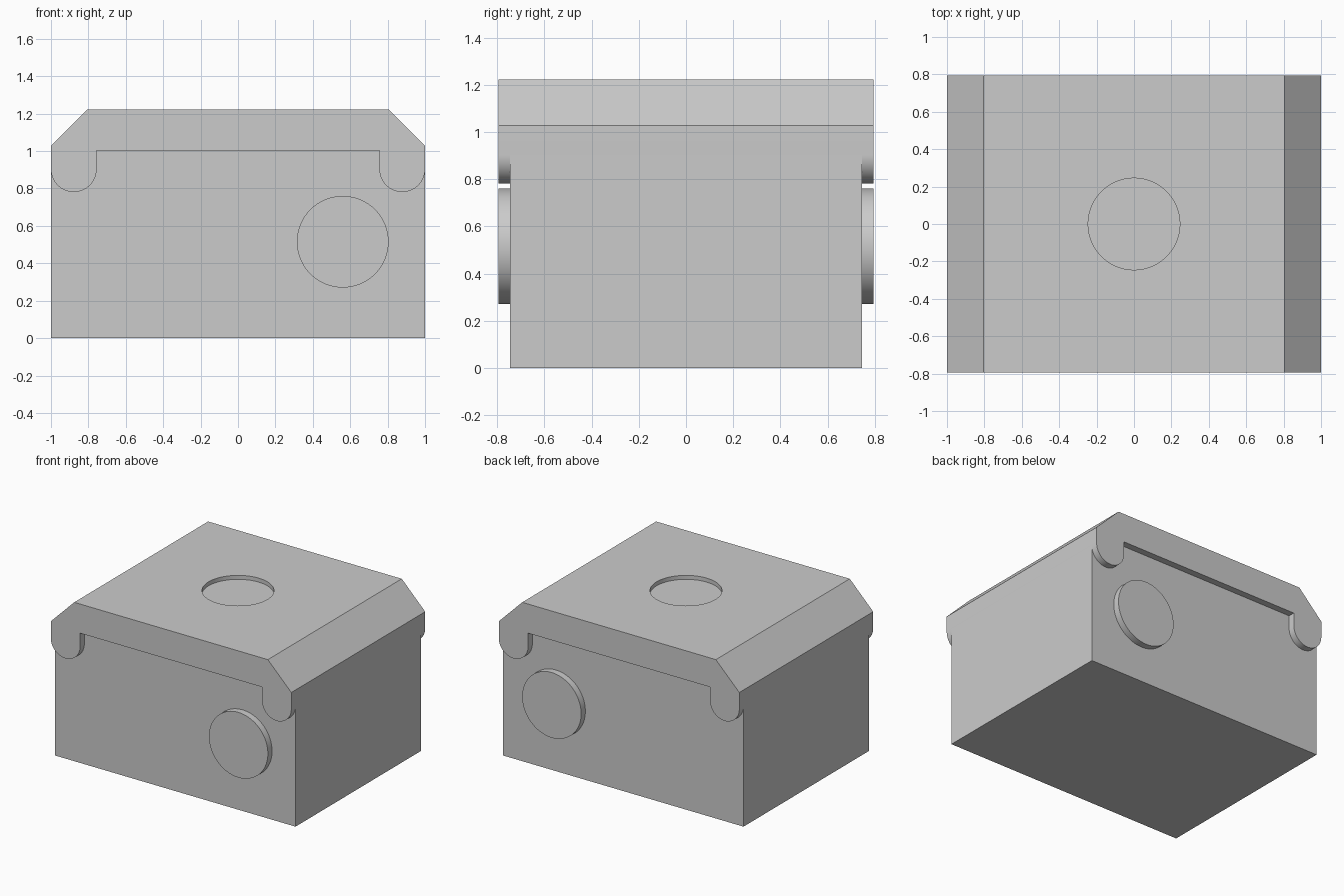
import bpy, bmesh
from math import pi, cos, sin

cube = bpy.data.objects.get("Cube")
if cube:
    bpy.data.objects.remove(cube, do_unlink=True)

BODY_Y, LID_Y = 0.745, 0.795
LEG_R, LEG_X, LEG_Z = 0.122, 0.878, 0.903
LID_UNDER, CHAMFER_Z, TOP_Z, TOP_X = 1.003, 1.027, 1.222, 0.805
DISC_R = 0.245

grey = bpy.data.materials.new("plain grey")
grey.use_nodes = True
colour = (0.6, 0.6, 0.6, 1.0)
grey.diffuse_color = colour
grey.node_tree.nodes["Principled BSDF"].inputs["Base Color"].default_value = colour


def prism(name, outline, half_depth):
    """Extrude an x-z outline symmetrically along y."""
    bm = bmesh.new()
    face = bm.faces.new([bm.verts.new((x, -half_depth, z)) for x, z in outline])
    ext = bmesh.ops.extrude_face_region(bm, geom=[face])
    verts = [v for v in ext["geom"] if isinstance(v, bmesh.types.BMVert)]
    bmesh.ops.translate(bm, verts=verts, vec=(0, 2 * half_depth, 0))
    bmesh.ops.recalc_face_normals(bm, faces=bm.faces)
    mesh = bpy.data.meshes.new(name)
    bm.to_mesh(mesh)
    bm.free()
    obj = bpy.data.objects.new(name, mesh)
    bpy.context.collection.objects.link(obj)
    mesh.materials.append(grey)
    return obj


def cylinder(name, depth, location, rotation=(0, 0, 0)):
    bpy.ops.mesh.primitive_cylinder_add(vertices=96, radius=DISC_R, depth=depth,
                                        location=location, rotation=rotation)
    obj = bpy.context.object
    obj.name = name
    obj.data.materials.append(grey)
    return obj


def select(obj):
    bpy.ops.object.select_all(action="DESELECT")
    obj.select_set(True)
    bpy.context.view_layer.objects.active = obj


def leg_arc(x):
    """Rounded lower end of a lid leg, from left to right."""
    steps = 32
    return [(x + LEG_R * cos(pi + pi * i / steps), LEG_Z + LEG_R * sin(pi + pi * i / steps))
            for i in range(steps + 1)]


# Shared seam between the lid and the body
notch_x = LEG_X - LEG_R
seam = (leg_arc(-LEG_X) + [(-notch_x, LID_UNDER), (notch_x, LID_UNDER)] + leg_arc(LEG_X))

# Box body fitted under the lid
body = prism("box_body", [(-1, 0)] + seam + [(1, 0)], BODY_Y)

# Chamfered lid with rounded legs
lid = prism("lid", seam + [(1, CHAMFER_Z), (TOP_X, TOP_Z), (-TOP_X, TOP_Z), (-1, CHAMFER_Z)], LID_Y)

# Shallow round recess in the lid top
cutter = cylinder("recess_cutter", 0.06, (0, 0, TOP_Z))
cutter.hide_render = True
cut = lid.modifiers.new("recess", "BOOLEAN")
cut.operation = "DIFFERENCE"
cut.solver = "EXACT"
cut.object = cutter
select(lid)
bpy.ops.object.modifier_apply(modifier=cut.name)
bpy.data.objects.remove(cutter, do_unlink=True)

# Raised round discs on the front and back
parts = [body, lid]
for name, side in (("front_disc", -1), ("back_disc", 1)):
    parts.append(cylinder(name, 0.1, (0.56, side * (LID_Y - 0.05), 0.515), (pi / 2, 0, 0)))

for part in parts:
    select(part)
    bpy.ops.object.shade_smooth_by_angle()
